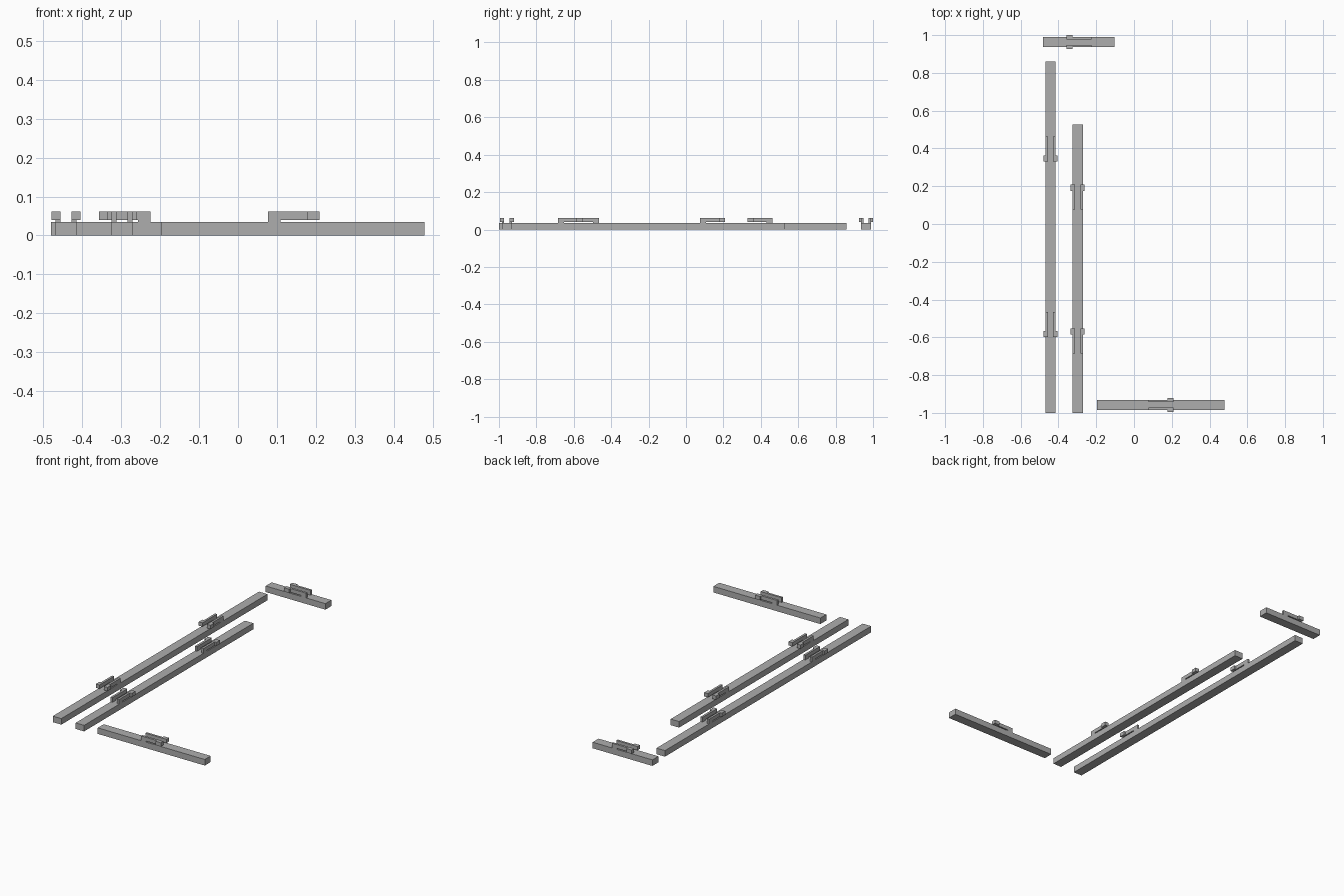
import bpy
import bmesh
from math import radians
from mathutils import Matrix

cube = bpy.data.objects.get("Cube")
if cube:
    bpy.data.objects.remove(cube, do_unlink=True)

gray = bpy.data.materials.new("plain_gray")
gray.use_nodes = True
COLOR = (0.42, 0.42, 0.42, 1)
gray.diffuse_color = COLOR
gray.node_tree.nodes["Principled BSDF"].inputs["Base Color"].default_value = COLOR

RAIL_W, RAIL_H = 0.0535, 0.0345        # bar cross-section
ARM_Z, ARM_TOP, ARM_W = 0.04, 0.0615, 0.0125
CLIP_LEN, FOOT_LEN, HOOK_LEN, HOOK_OUT = 0.132, 0.032, 0.032, 0.0105


def add_object(name, bm, location, angle):
    bmesh.ops.recalc_face_normals(bm, faces=bm.faces)
    mesh = bpy.data.meshes.new(name)
    bm.to_mesh(mesh)
    bm.free()
    mesh.materials.append(gray)
    obj = bpy.data.objects.new(name, mesh)
    obj.location = location
    obj.rotation_euler.z = radians(angle)
    bpy.context.collection.objects.link(obj)
    return obj


def add_rail(name, center, length, angle):
    bm = bmesh.new()
    bmesh.ops.create_cube(bm, size=1, matrix=Matrix.Diagonal((length, RAIL_W, RAIL_H, 1)))
    add_object(name, bm, (*center, RAIL_H / 2), angle)


def add_clip_arm(name, start, angle, side):
    """Springy arm: foot at the start, free tip with an outward hook."""
    profile = [(0, RAIL_H), (FOOT_LEN, RAIL_H), (FOOT_LEN, ARM_Z),
               (CLIP_LEN, ARM_Z), (CLIP_LEN, ARM_TOP), (0, ARM_TOP)]
    outer = side * RAIL_W / 2
    inner = outer - side * ARM_W
    bm = bmesh.new()
    rings = [[bm.verts.new((u, y, z)) for u, z in profile] for y in (inner, outer)]
    for ring in rings:
        bm.faces.new(ring)
    for i in range(len(profile)):
        j = (i + 1) % len(profile)
        bm.faces.new((rings[0][i], rings[0][j], rings[1][j], rings[1][i]))
    # Cut off the tip and push its outer face outward as the hook
    hook_start = CLIP_LEN - HOOK_LEN
    bmesh.ops.bisect_plane(bm, geom=bm.verts[:] + bm.edges[:] + bm.faces[:],
                           plane_co=(hook_start, 0, 0), plane_no=(1, 0, 0))
    tip = [f for f in bm.faces
           if all(abs(v.co.y - outer) < 1e-5 and v.co.x > hook_start - 1e-5 for v in f.verts)]
    hook = bmesh.ops.extrude_discrete_faces(bm, faces=tip)["faces"]
    bmesh.ops.translate(bm, verts=list({v for f in hook for v in f.verts}),
                        vec=(0, side * HOOK_OUT, 0))
    add_object(name, bm, (*start, 0), angle)


# name, centre, length, direction the hooks point, clip starts along the bar axis
rails = [
    ("back_rail", (-0.292, 0.9625), 0.377, 180, [-0.225]),
    ("outer_rail", (-0.442, -0.0705), 1.859, -90, [0.462, -0.466]),
    ("inner_rail", (-0.298, -0.237), 1.526, 90, [0.076, -0.685]),
    ("front_rail", (0.1415, -0.9575), 0.676, 0, [0.077]),
]
for name, center, length, angle, starts in rails:
    add_rail(name, center, length, angle)
    for number, s in enumerate(starts, 1):
        start = (center[0], s) if abs(angle) == 90 else (s, center[1])
        for label, side in (("left", 1), ("right", -1)):
            add_clip_arm(f"{name}_clip_{number}_{label}_arm", start, angle, side)
